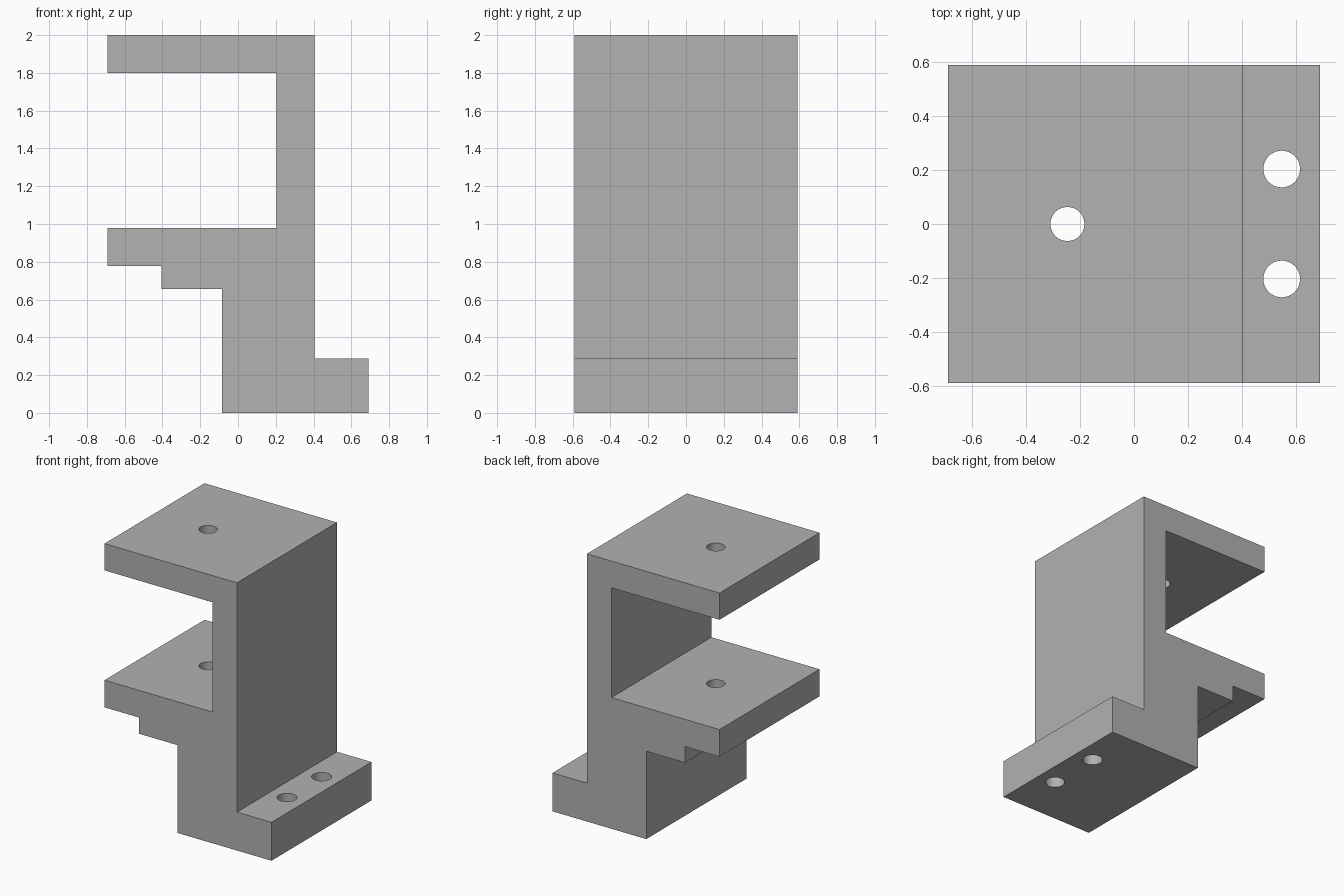
import bpy, bmesh, math

cube = bpy.data.objects.get("Cube")
if cube:
    bpy.data.objects.remove(cube, do_unlink=True)

grey = bpy.data.materials.new("plain grey")
grey.use_nodes = True
COLOUR = (0.445, 0.445, 0.445, 1)
grey.diffuse_color = COLOUR
grey.node_tree.nodes["Principled BSDF"].inputs["Base Color"].default_value = COLOUR

HALF_DEPTH = 0.59

# Side profile (x, z) of the bracket, anticlockwise from the foot
PROFILE = [(-0.085, 0), (0.69, 0), (0.69, 0.287), (0.405, 0.287),
           (0.405, 2), (-0.69, 2), (-0.69, 1.8), (0.203, 1.8),
           (0.203, 0.98), (-0.69, 0.98), (-0.69, 0.777),
           (-0.405, 0.777), (-0.405, 0.656), (-0.085, 0.656)]


def extrude_profile(name, points, half_depth):
    bm = bmesh.new()
    face = bm.faces.new([bm.verts.new((x, -half_depth, z)) for x, z in points])
    ext = bmesh.ops.extrude_face_region(bm, geom=[face])
    verts = [g for g in ext["geom"] if isinstance(g, bmesh.types.BMVert)]
    bmesh.ops.translate(bm, verts=verts, vec=(0, 2 * half_depth, 0))
    bmesh.ops.recalc_face_normals(bm, faces=bm.faces)
    mesh = bpy.data.meshes.new(name)
    bm.to_mesh(mesh)
    bm.free()
    obj = bpy.data.objects.new(name, mesh)
    bpy.context.collection.objects.link(obj)
    mesh.materials.append(grey)
    return obj


def drill(target, x, y, radius, bottom, top):
    bpy.ops.mesh.primitive_cylinder_add(
        vertices=64, radius=radius, depth=top - bottom,
        location=(x, y, (top + bottom) / 2))
    cutter = bpy.context.object
    cutter.name = "hole_cutter"
    cutter.hide_render = True
    cutter.data.materials.append(grey)
    mod = target.modifiers.new("hole", "BOOLEAN")
    mod.operation = "DIFFERENCE"
    mod.solver = "EXACT"
    mod.object = cutter
    bpy.context.view_layer.objects.active = target
    bpy.ops.object.modifier_apply(modifier=mod.name)
    bpy.data.objects.remove(cutter, do_unlink=True)


bracket = extrude_profile("stepped_bracket", PROFILE, HALF_DEPTH)

# Aligned holes through both shelves
drill(bracket, -0.247, 0, 0.063, 0.5, 2.2)

# Pair of mounting holes through the foot flange
for side in (-1, 1):
    drill(bracket, 0.548, side * 0.204, 0.068, -0.2, 0.5)

# Smooth hole walls, crisp edges elsewhere
bpy.ops.object.select_all(action="DESELECT")
bracket.select_set(True)
bpy.context.view_layer.objects.active = bracket
bpy.ops.object.shade_smooth_by_angle(angle=math.radians(30))
